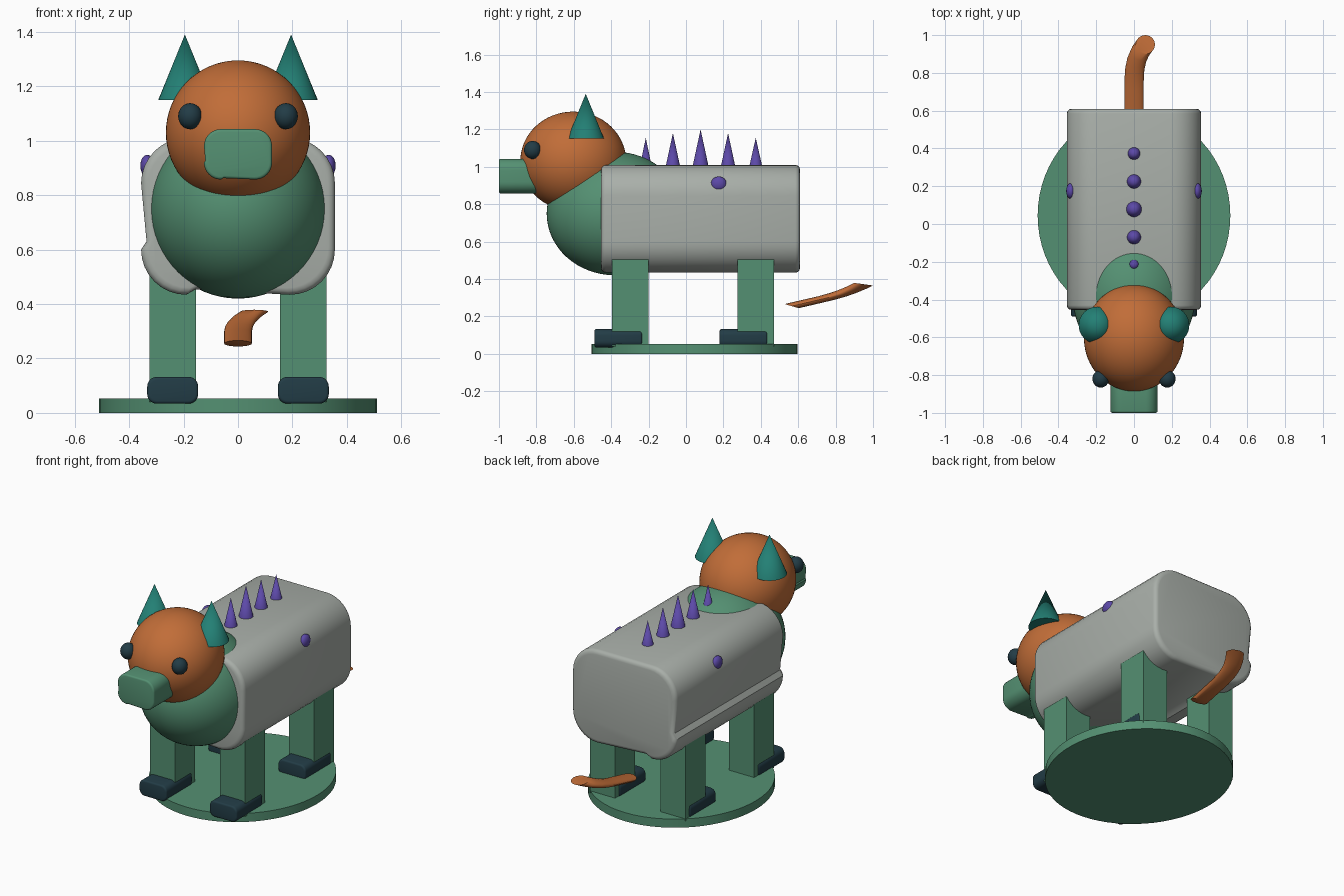
import bpy, bmesh, math
from mathutils import Matrix, Vector

if "Cube" in bpy.data.objects:
    bpy.data.objects.remove(bpy.data.objects["Cube"])


def material(name, hex_code):
    def lin(c):
        return c / 12.92 if c <= 0.04045 else ((c + 0.055) / 1.055) ** 2.4
    m = bpy.data.materials.new(name)
    rgb = [lin(int(hex_code[i:i + 2], 16) / 255) for i in (0, 2, 4)]
    m.diffuse_color = (*rgb, 1)
    m.use_nodes = True
    m.node_tree.nodes["Principled BSDF"].inputs["Base Color"].default_value = m.diffuse_color
    return m


GREEN = material("sage green", "549072")
ORANGE = material("burnt orange", "C16D38")
GREY = material("warm grey", "A9AFA9")
DARK = material("dark slate", "223C46")
TEAL = material("teal", "238075")
PURPLE = material("violet", "5C49A8")


def finish(bm, name, mat, angle=35):
    bmesh.ops.recalc_face_normals(bm, faces=bm.faces[:])
    me = bpy.data.meshes.new(name)
    bm.to_mesh(me)
    bm.free()
    me.materials.append(mat)
    me.shade_smooth()
    me.set_sharp_from_angle(angle=math.radians(angle))
    ob = bpy.data.objects.new(name, me)
    bpy.context.collection.objects.link(ob)
    return ob


def ellipsoid(name, centre, radii, mat, seg=48):
    bm = bmesh.new()
    bmesh.ops.create_uvsphere(bm, u_segments=seg, v_segments=seg // 2, radius=1,
                              matrix=Matrix.LocRotScale(Vector(centre), None, Vector(radii)))
    return finish(bm, name, mat)


def cone(name, centre, r1, r2, z0, z1, mat, sy=1, seg=32):
    bm = bmesh.new()
    m = Matrix.LocRotScale(Vector((*centre, (z0 + z1) / 2)), None, Vector((1, sy, 1)))
    bmesh.ops.create_cone(bm, cap_ends=True, segments=seg, radius1=r1, radius2=r2,
                          depth=z1 - z0, matrix=m)
    return finish(bm, name, mat)


def box(name, x, y, z, mat):
    bm = bmesh.new()
    size = Vector((x[1] - x[0], y[1] - y[0], z[1] - z[0]))
    mid = Vector((sum(x) / 2, sum(y) / 2, sum(z) / 2))
    bmesh.ops.create_cube(bm, size=1, matrix=Matrix.LocRotScale(mid, None, size))
    return finish(bm, name, mat)


def loft(name, rings, mat):
    bm = bmesh.new()
    rows = [[bm.verts.new(p) for p in ring] for ring in rings]
    n = len(rows[0])
    for a, b in zip(rows, rows[1:]):
        for i in range(n):
            bm.faces.new((a[i], a[(i + 1) % n], b[(i + 1) % n], b[i]))
    bm.faces.new(rows[0])
    bm.faces.new(rows[-1])
    return finish(bm, name, mat)


def rounded_block(name, cx, cz, w, h, r, y0, y1, bevel, mat, lip=0.0):
    """Rounded rectangle run along y; lip makes the raised lower left corner."""
    pts = []
    for k, (sx, sz) in enumerate(((1, -1), (1, 1), (-1, 1), (-1, -1))):
        ox, oz = sx * (w / 2 - r), sz * (h / 2 - r)
        if lip and k == 3:
            pts.append((-w / 2 + lip, oz + 1.5 * lip))
        for i in range(9):
            a = math.radians(-90 + 90 * k + 90 * i / 8)
            pts.append((ox + r * math.cos(a), oz + r * math.sin(a)))
        if lip and k == 3:
            pts.append((ox + 1.7 * lip, -h / 2 + lip))
    steps = [math.radians(d) for d in (0, 30, 60, 90)]
    ends = [(y0 + bevel * (1 - math.sin(a)), bevel * (1 - math.cos(a))) for a in reversed(steps)]
    ends += [(y1 - bevel * (1 - math.sin(a)), bevel * (1 - math.cos(a))) for a in steps]
    ends = ends[:4] + ends[4:]
    rings = [[(cx + px * (1 - 2 * ins / w), y, cz + pz * (1 - 2 * ins / h)) for px, pz in pts]
             for y, ins in ends]
    return loft(name, rings, mat)


# base plate
cone("base_disc", (0, 0.045), 0.51, 0.51, 0, 0.053, GREEN, sy=0.55 / 0.51, seg=64)

# body, chest and head
rounded_block("body", 0, 0.722, 0.712, 0.576, 0.166, -0.455, 0.61, 0.025, GREY, lip=0.02)
ellipsoid("chest", (0, -0.38, 0.75), (0.325, 0.365, 0.33), GREEN, 64)
ellipsoid("head", (0, -0.603, 1.03), (0.265, 0.283, 0.265), ORANGE, 64)
rounded_block("snout", 0, 0.95, 0.25, 0.185, 0.062, -1.0, -0.75, 0.01, GREEN, lip=0.005)

# paired parts
for side, s in (("left", -1), ("right", 1)):
    ellipsoid(side + "_eye", (s * 0.176, -0.82, 1.09), (0.044, 0.046, 0.048), DARK, 32)
    cone(side + "_ear", (s * 0.195, -0.536), 0.098, 0, 1.15, 1.39, TEAL)
    ellipsoid(side + "_spot", (s * 0.334, 0.175, 0.908), (0.025, 0.042, 0.04), PURPLE, 32)
    for end, leg_y, foot_y in (("front", -0.395, -0.49), ("back", 0.275, 0.18)):
        xs = sorted((s * 0.155, s * 0.326))
        box(f"{end}_{side}_leg", xs, (leg_y, leg_y + 0.195), (0.04, 0.56), GREEN)
        rounded_block(f"{end}_{side}_foot", s * 0.24, 0.083, 0.187, 0.098, 0.035,
                      foot_y, foot_y + 0.255, 0.01, DARK)

# back spikes
for i, (y, r, top) in enumerate(((-0.215, 0.033, 1.155), (-0.07, 0.04, 1.18), (0.078, 0.044, 1.2),
                                 (0.225, 0.04, 1.18), (0.373, 0.036, 1.155))):
    cone(f"back_spike_{i + 1}", (0, y), r, 0, 0.995, top, PURPLE, seg=24)

# tail: slanted rings swept along a bent path
path = ((0, 0.565, 0.255), (0, 0.75, 0.298), (0.004, 0.82, 0.318), (0.015, 0.87, 0.336),
        (0.035, 0.915, 0.355), (0.06, 0.95, 0.372))
rings = []
for i, (x, y, z) in enumerate(path):
    t = i / (len(path) - 1)
    ry, tilt = 0.038 + 0.012 * t, 0.011 - 0.004 * t
    rings.append([(x + 0.051 * math.cos(a), y + ry * math.sin(a), z - tilt * math.sin(a))
                  for a in (k * math.tau / 24 for k in range(24))])
loft("tail", rings, ORANGE)
